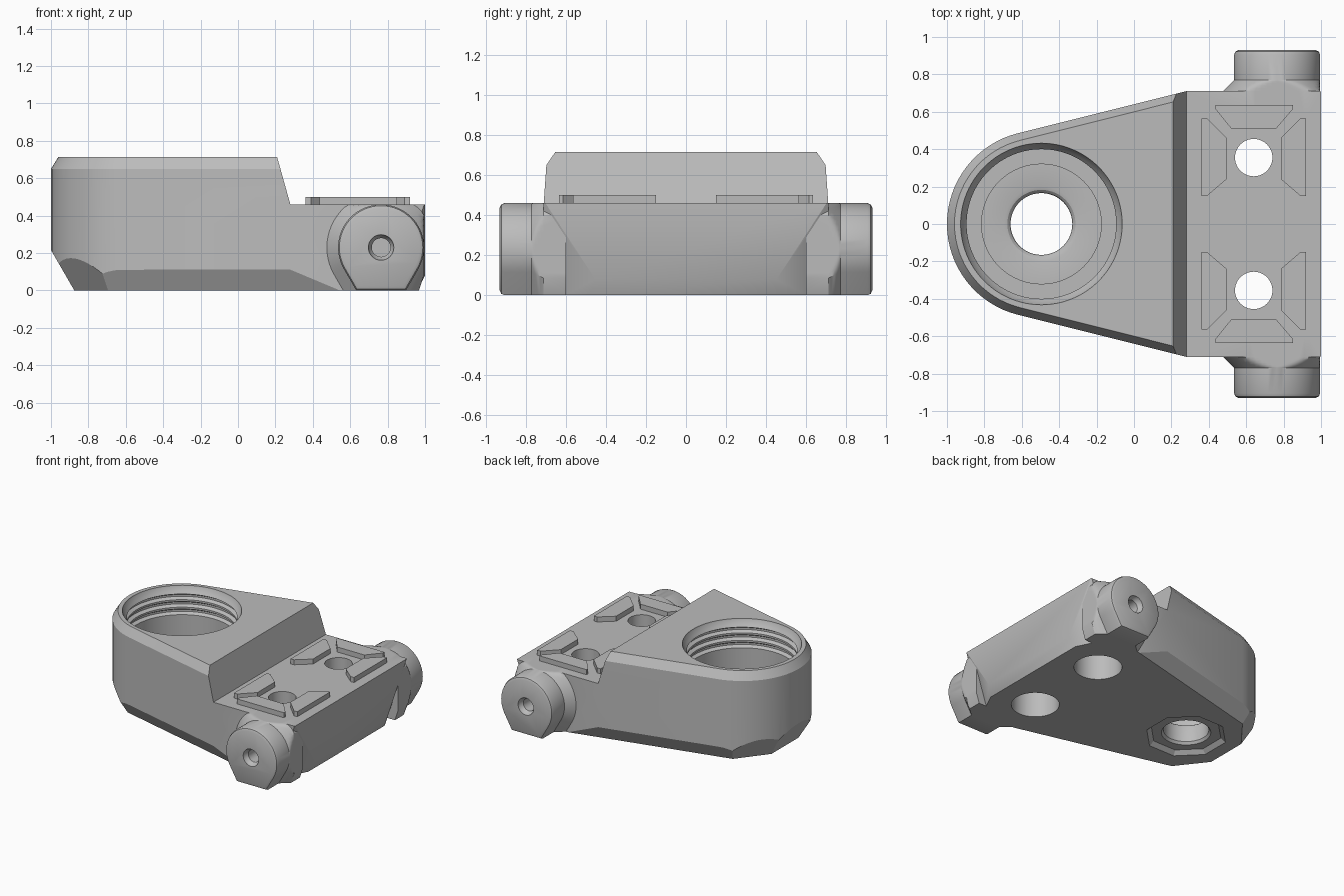
import bpy, bmesh
from math import sin, cos, radians, pi
from mathutils import Vector

if "Cube" in bpy.data.objects:
    bpy.data.objects.remove(bpy.data.objects["Cube"], do_unlink=True)

grey = bpy.data.materials.new("plain_grey")
grey.use_nodes = True
colour = (0.5, 0.5, 0.5, 1)
grey.diffuse_color = colour
grey.node_tree.nodes["Principled BSDF"].inputs["Base Color"].default_value = colour


def loft(name, rings, planes=()):
    """Skin closed rings, cap both ends, then trim by (point, outward normal) planes."""
    bm = bmesh.new()
    loops = [[bm.verts.new(p) for p in ring] for ring in rings]
    n = len(loops[0])
    for a, b in zip(loops, loops[1:]):
        for i in range(n):
            j = (i + 1) % n
            bm.faces.new((a[i], a[j], b[j], b[i]))
    bm.faces.new(loops[0])
    bm.faces.new(loops[-1])
    for point, normal in planes:
        bmesh.ops.bisect_plane(bm, geom=bm.verts[:] + bm.edges[:] + bm.faces[:], dist=1e-5,
                               plane_co=point, plane_no=Vector(normal).normalized(), clear_outer=True)
        bmesh.ops.holes_fill(bm, edges=[e for e in bm.edges if e.is_boundary], sides=0)
    bmesh.ops.recalc_face_normals(bm, faces=bm.faces[:])
    mesh = bpy.data.meshes.new(name)
    bm.to_mesh(mesh)
    bm.free()
    mesh.materials.append(grey)
    obj = bpy.data.objects.new(name, mesh)
    bpy.context.collection.objects.link(obj)
    return obj


def circle(x, y, r, z, n=64, turn=0.0):
    return [(x + r * cos(turn + 2 * pi * i / n), y + r * sin(turn + 2 * pi * i / n), z) for i in range(n)]


def combine(target, tool, operation):
    tool.hide_render = True
    mod = target.modifiers.new(operation, 'BOOLEAN')
    mod.object, mod.operation, mod.solver = tool, operation, 'EXACT'
    bpy.context.view_layer.objects.active = target
    bpy.ops.object.modifier_apply(modifier=mod.name)
    bpy.data.objects.remove(tool, do_unlink=True)


# Main body: rounded nose flaring out to a square mounting end
NOSE, FLARE = -0.5, radians(104)


def outline(inset, z):
    r, w, steps = 0.5 - inset, 0.71 - inset, 32
    pts = [(NOSE + r * cos(a), r * sin(a), z)
           for a in (FLARE + (2 * pi - 2 * FLARE) * i / steps for i in range(steps + 1))]
    return pts + [(0.28, -w, z), (1, -w, z), (1, w, z), (0.28, w, z)]


def undercut(angle, reach):
    a = radians(angle)
    return ((NOSE + reach * cos(a), reach * sin(a), 0), (cos(a) * 0.866, sin(a) * 0.866, -0.5))


trims = [undercut(180, 0.375), ((0.96, 0, 0), (0.08, 0, -0.04))]
for s in (1, -1):
    trims += [undercut(s * 104, 0.436), undercut(s * 142, 0.40),
              ((0.96, 0.48 * s, 0), (0.0396, 0.0198 * s, -0.013))]
body = loft("body", [outline(0, 0), outline(0, 0.65), outline(0.04, 0.715)], trims)

# Lowered mounting deck behind a sloped step
step = [(0.28, 0.46), (0.185, 0.8), (1.2, 0.8), (1.2, 0.46)]
combine(body, loft("step_cutter", [[(x, y, z) for x, z in step] for y in (-1, 1)]), 'DIFFERENCE')

# Side bosses: round top, tapered foot, flared root and softened rim
BX, BZ = 0.765, 0.23


def boss_ring(y, r, low=0.0):
    arc = [radians(-30 + 240 * i / 40) for i in range(41)]
    pts = [(BX + r * cos(a), BZ + r * sin(a)) for a in arc]
    foot = (BZ - r / 2 - low) * 0.577
    pts = [(pts[0][0] - foot, low)] + pts + [(pts[-1][0] + foot, low)]
    return [(min(x, 0.995), y, min(max(z, low), 0.46)) for x, z in pts]


for s in (1, -1):
    rings = [boss_ring(s * 0.6, 0.29)]
    for i in range(7):
        a = radians(15 * i)
        rings.append(boss_ring(s * (0.71 + 0.06 * sin(a)), 0.23 + 0.06 * (1 - cos(pi / 2 - a))))
    rings += [boss_ring(s * y, 0.23 - d, d) for y, d in ((0.905, 0), (0.922, 0.007), (0.93, 0.024))]
    combine(body, loft("boss", rings), 'UNION')

# Blind holes in the boss ends
for s in (1, -1):
    hole = [[(x, s * y, z) for x, z, y in circle(BX, BZ, r, y, 32)]
            for r, y in ((0.07, 0.94), (0.065, 0.91), (0.05, 0.89), (0.05, 0.65))]
    combine(body, loft("boss_hole_cutter", hole), 'DIFFERENCE')

# Threaded socket with a rounded drain hole through its floor
socket = [(0.435, 0.73), (0.43, 0.705), (0.41, 0.675)]
for i in range(3):
    z = 0.66 - 0.06 * i
    socket += [(0.40, z), (0.425, z - 0.015), (0.425, z - 0.03), (0.40, z - 0.045)]
socket += [(0.40, 0.22), (0.32, 0.22), (0.32, 0.20), (0.20, 0.20), (0.182, 0.195),
           (0.17, 0.183), (0.165, 0.165), (0.165, 0.05), (0.18, 0.03), (0.18, -0.02)]
combine(body, loft("socket_cutter", [circle(-0.495, 0, r, z, 96) for r, z in socket]), 'DIFFERENCE')

# Eight-sided recess under the socket
recess = [circle(-0.495, 0, r, z, 8, pi / 8) for r, z in ((0.31, -0.01), (0.30, 0), (0.265, 0.03))]
combine(body, loft("recess_cutter", recess), 'DIFFERENCE')

# Counterbored bolt holes in the deck
for s in (1, -1):
    bolt = [circle(0.64, s * 0.355, r, z, 48) for r, z in ((0.175, -0.02), (0.175, 0.26), (0.1, 0.26), (0.1, 0.6))]
    combine(body, loft("bolt_hole_cutter", bolt), 'DIFFERENCE')

bpy.context.view_layer.objects.active = body
body.select_set(True)
bpy.ops.object.shade_smooth_by_angle(angle=radians(28))

# Raised locating pads framing each bolt hole
end_pad = [(0.435, 0.635), (0.85, 0.635), (0.85, 0.615), (0.76, 0.51), (0.52, 0.51), (0.435, 0.615)]
side_pad = [(0.36, 0.565), (0.39, 0.565), (0.495, 0.46), (0.495, 0.24), (0.39, 0.15), (0.36, 0.15)]
pads = {"end_pad": end_pad, "inner_pad": side_pad, "outer_pad": [(1.28 - x, y) for x, y in side_pad]}
for s, side in ((1, "back"), (-1, "front")):
    for name, shape in pads.items():
        loft(f"{side}_{name}", [[(x, s * y, z) for x, y in shape] for z in (0.45, 0.5)])
